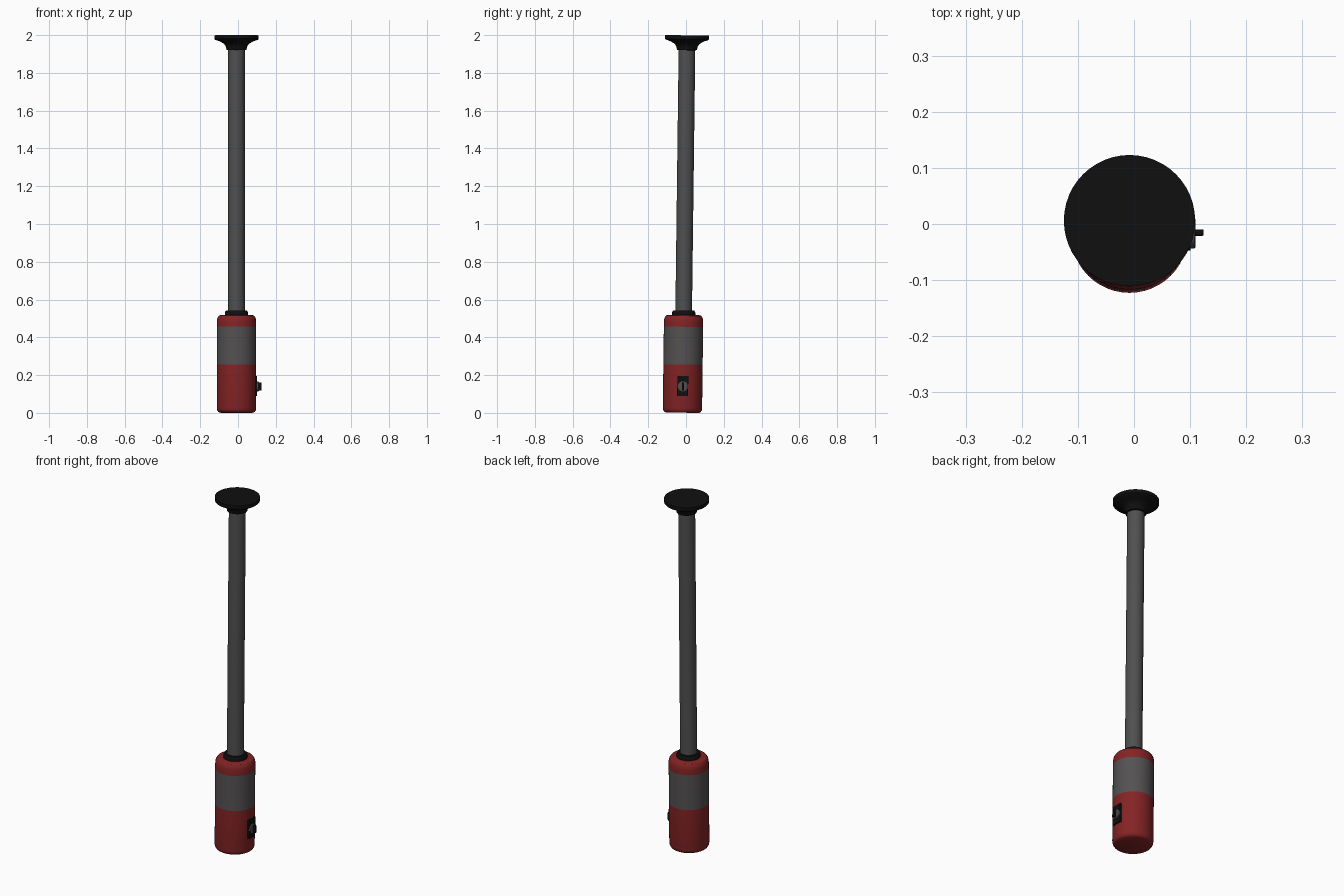
import bpy, bmesh, math
from mathutils import Matrix

if "Cube" in bpy.data.objects:
    bpy.data.objects.remove(bpy.data.objects["Cube"])


def material(name, rgb):
    m = bpy.data.materials.new(name)
    m.diffuse_color = (*rgb, 1)
    m.use_nodes = True
    m.node_tree.nodes["Principled BSDF"].inputs["Base Color"].default_value = m.diffuse_color
    return m


RED = material("dark red", (0.23, 0.017, 0.018))
GREY = material("band grey", (0.088, 0.082, 0.082))
POLE = material("pole grey", (0.08, 0.08, 0.08))
BLACK = material("black", (0.005, 0.005, 0.005))

# The whole object leans slightly backwards
LEAN = Matrix.Translation((-0.008, -0.019, 0.001)) @ Matrix.Rotation(-0.0125, 4, 'X')


def finish(name, bm, mats, local=Matrix()):
    bmesh.ops.recalc_face_normals(bm, faces=bm.faces)
    me = bpy.data.meshes.new(name)
    bm.to_mesh(me)
    bm.free()
    ob = bpy.data.objects.new(name, me)
    bpy.context.collection.objects.link(ob)
    for m in mats:
        me.materials.append(m)
    ob.matrix_world = LEAN @ local
    bpy.ops.object.select_all(action='DESELECT')
    ob.select_set(True)
    bpy.context.view_layer.objects.active = ob
    bpy.ops.object.shade_smooth_by_angle(angle=math.radians(30))
    return ob


def lathe(name, profile, mats, seg=48, local=Matrix(), rule=None):
    """Revolve (radius, height) points around z and close both ends."""
    bm = bmesh.new()
    rings = [[bm.verts.new((r * math.cos(2 * math.pi * i / seg),
                            r * math.sin(2 * math.pi * i / seg), z))
              for i in range(seg)] for r, z in profile]
    for a, b in zip(rings, rings[1:]):
        for i in range(seg):
            j = (i + 1) % seg
            bm.faces.new((a[i], a[j], b[j], b[i]))
    bm.faces.new(rings[0][::-1])
    bm.faces.new(rings[-1])
    if rule:
        for f in bm.faces:
            f.material_index = rule(f.calc_center_median().z)
    return finish(name, bm, mats, local)


def box(name, size, centre, mat, bevel=0.0):
    bm = bmesh.new()
    bmesh.ops.create_cube(bm, size=1, matrix=Matrix.Diagonal((*size, 1)))
    if bevel:
        bmesh.ops.bevel(bm, geom=bm.edges[:], offset=bevel, segments=2,
                        profile=0.5, affect='EDGES')
    return finish(name, bm, [mat], Matrix.Translation(centre))


# Handle body with a grey band between red ends
lathe("handle_body",
      [(0.088, 0), (0.097, 0.005), (0.102, 0.013), (0.104, 0.024), (0.104, 0.255),
       (0.104, 0.455), (0.104, 0.488), (0.101, 0.502), (0.094, 0.513), (0.086, 0.517)],
      [RED, GREY], rule=lambda z: 1 if 0.255 < z < 0.455 else 0)

# Collar, pole and flared end cap
lathe("collar", [(0.062, 0.51), (0.062, 0.53), (0.056, 0.541), (0.046, 0.541)], [BLACK])
lathe("pole", [(0.044, 0.52), (0.044, 1.94)], [POLE])
lathe("end_cap",
      [(0.046, 1.919), (0.053, 1.921), (0.056, 1.938), (0.066, 1.953), (0.088, 1.966),
       (0.112, 1.974), (0.117, 1.979), (0.117, 1.998)], [BLACK])

# Switch on the right side: plate, round boss and toggle
box("switch_plate", (0.022, 0.058, 0.106), (0.098, 0.0, 0.141), BLACK)
lathe("switch_boss", [(0.027, 0), (0.027, 0.016), (0.024, 0.018)], [POLE], seg=24,
      local=Matrix.Translation((0.1, 0.001, 0.139)) @ Matrix.Rotation(math.pi / 2, 4, 'Y'))
box("switch_toggle", (0.026, 0.011, 0.042), (0.119, 0.002, 0.139), BLACK, 0.002)
